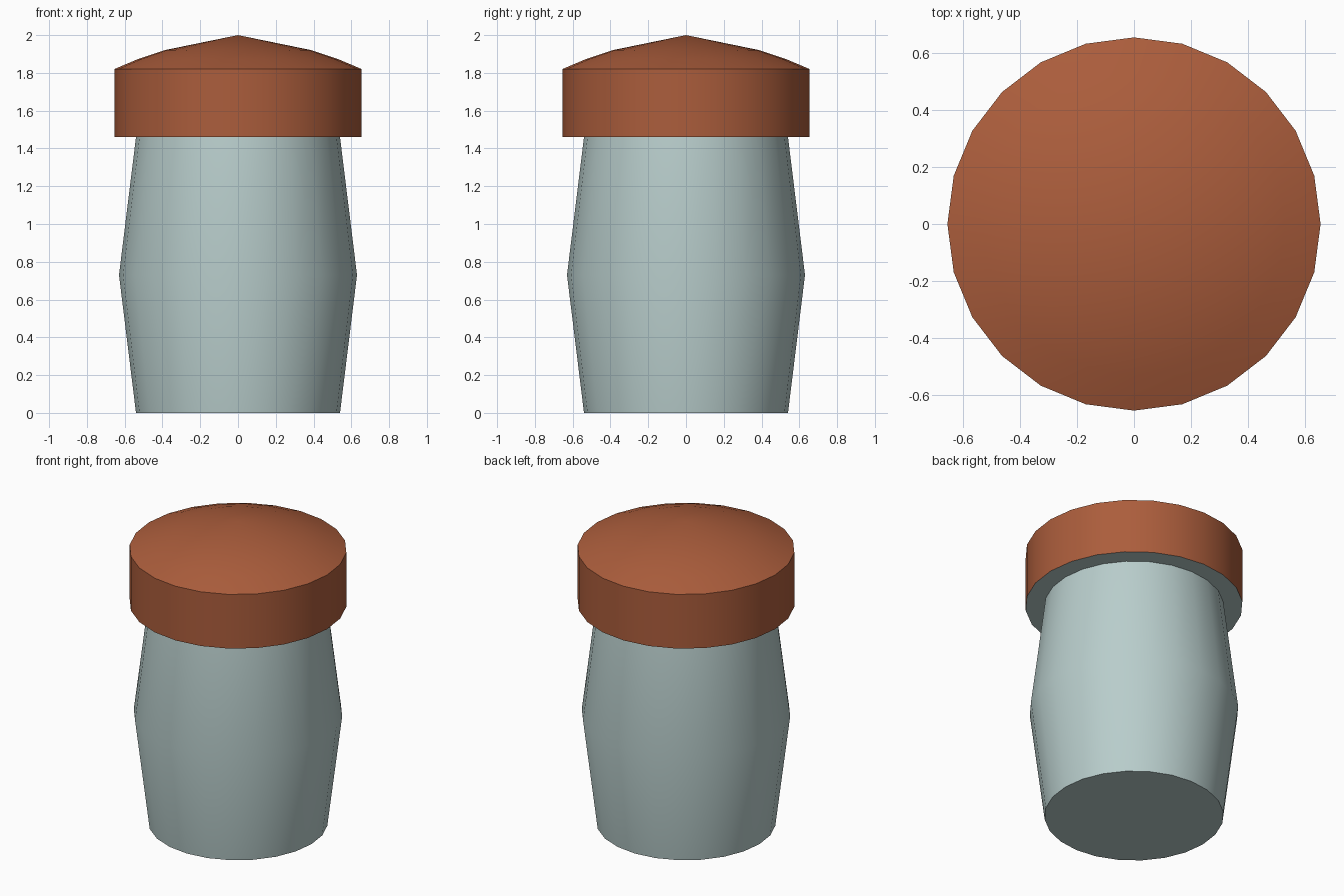
import bpy, math

if "Cube" in bpy.data.objects:
    bpy.data.objects.remove(bpy.data.objects["Cube"])

SIDES = 24


def material(name, color):
    m = bpy.data.materials.new(name)
    m.diffuse_color = (*color, 1)
    m.use_nodes = True
    m.node_tree.nodes["Principled BSDF"].inputs["Base Color"].default_value = m.diffuse_color
    return m


def lathe(name, profile, mat):
    """Spin a (radius, z) profile, listed bottom to top, around the z axis."""
    verts, faces, rings = [], [], []
    for r, z in profile:
        n = 1 if r == 0 else SIDES
        rings.append([len(verts) + i for i in range(n)])
        for i in range(n):
            a = 2 * math.pi * i / SIDES
            verts.append((r * math.cos(a), r * math.sin(a), z))
    for lo, hi in zip(rings, rings[1:]):
        for i in range(SIDES):
            j = (i + 1) % SIDES
            quad = [lo[i % len(lo)], lo[j % len(lo)], hi[j % len(hi)], hi[i % len(hi)]]
            faces.append(list(dict.fromkeys(quad)))
    mesh = bpy.data.meshes.new(name)
    mesh.from_pydata(verts, [], faces)
    mesh.materials.append(mat)
    obj = bpy.data.objects.new(name, mesh)
    bpy.context.collection.objects.link(obj)
    bpy.ops.object.select_all(action='DESELECT')
    obj.select_set(True)
    bpy.context.view_layer.objects.active = obj
    bpy.ops.object.shade_smooth_by_angle(angle=math.radians(35))
    return obj


# Bulging body, ending in the grey ledge under the cap
lathe("body", [(0, 0), (0.54, 0), (0.63, 0.73), (0.54, 1.46), (0.655, 1.46)],
      material("pale_grey", (0.48, 0.61, 0.60)))

# Overhanging cap with a low domed top
lathe("cap", [(0.655, 1.46), (0.655, 1.82), (0.53, 1.873), (0.39, 1.92), (0, 2.0)],
      material("rust", (0.41, 0.11, 0.045)))
